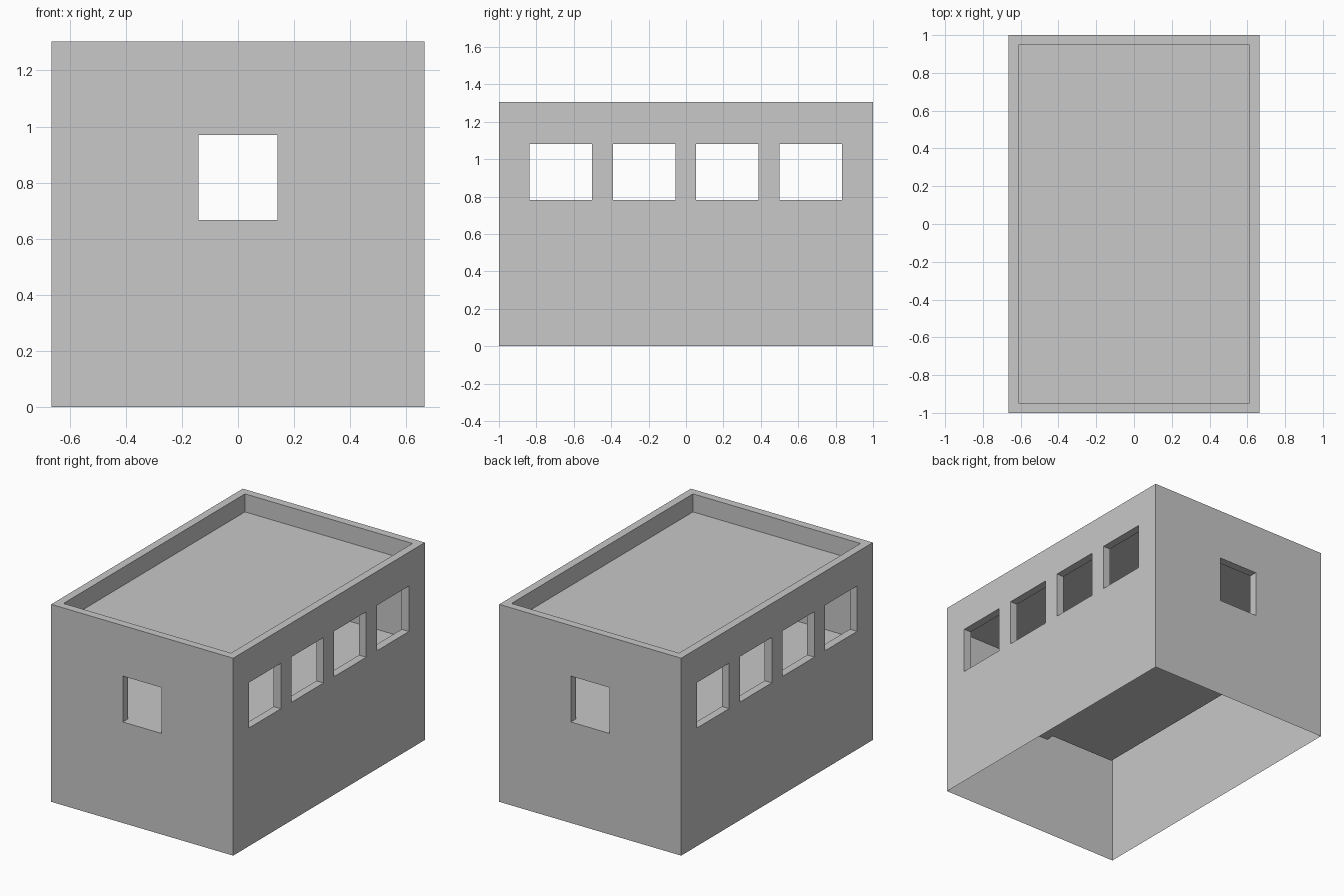
import bpy
import bmesh
import math
from mathutils import Matrix, Vector

if "Cube" in bpy.data.objects:
    bpy.data.objects.remove(bpy.data.objects["Cube"], do_unlink=True)

HALF_X, HALF_Y, TOP = 0.665, 1.0, 1.304
THICK = 0.053
FLOOR, CEILING, ROOF = 0.667, 1.13, 1.185
IN_X, IN_Y = HALF_X - THICK, HALF_Y - THICK

grey = bpy.data.materials.new("plain grey")
grey.use_nodes = True
grey.diffuse_color = (0.58, 0.58, 0.58, 1)
grey.node_tree.nodes["Principled BSDF"].inputs["Base Color"].default_value = grey.diffuse_color


def quad(bm, points, facing):
    """Add a quad whose normal points along the facing direction."""
    p = [Vector(c) for c in points]
    if (p[1] - p[0]).cross(p[2] - p[0]).dot(Vector(facing)) < 0:
        p.reverse()
    bm.faces.new([bm.verts.new(c) for c in p])


def finish(bm, name):
    bmesh.ops.remove_doubles(bm, verts=bm.verts, dist=0.0001)
    mesh = bpy.data.meshes.new(name)
    bm.to_mesh(mesh)
    bm.free()
    mesh.materials.append(grey)
    obj = bpy.data.objects.new(name, mesh)
    bpy.context.collection.objects.link(obj)
    return obj


def sheet(bm, x, half, low, high, spans, sill, head, side):
    """Upright sheet at distance x with a row of window holes."""
    cuts = [-half] + [c for span in spans for c in span] + [half]
    levels = [low, sill, head, high]
    for i, (a, b) in enumerate(zip(cuts, cuts[1:])):
        for j, (c, d) in enumerate(zip(levels, levels[1:])):
            is_hole = i % 2 == 1 and j == 1
            if not is_hole and d - c > 0.0001:
                quad(bm, [(x, a, c), (x, b, c), (x, b, d), (x, a, d)], (side, 0, 0))


def wall(name, angle, dist, half, spans, sill, head):
    """Hollow wall: outer sheet, room-side sheet and window reveals."""
    bm = bmesh.new()
    inner = dist - THICK
    sheet(bm, dist, half, 0, TOP, spans, sill, head, 1)
    sheet(bm, inner, half - THICK, FLOOR, CEILING, spans, sill, head, -1)
    for a, b in spans:
        for z, up in ((sill, 1), (head, -1)):
            quad(bm, [(inner, a, z), (dist, a, z), (dist, b, z), (inner, b, z)], (0, 0, up))
        for y, way in ((a, 1), (b, -1)):
            quad(bm, [(inner, y, sill), (dist, y, sill), (dist, y, head), (inner, y, head)],
                 (0, way, 0))
    bm.transform(Matrix.Rotation(math.radians(angle), 4, "Z"))
    return finish(bm, name)


def slab(name, z, up):
    bm = bmesh.new()
    quad(bm, [(sx * IN_X, sy * IN_Y, z) for sx, sy in ((-1, -1), (1, -1), (1, 1), (-1, 1))],
         (0, 0, up))
    return finish(bm, name)


# Walls with their windows
side_windows = [(c - 0.167, c + 0.167) for c in (-0.669, -0.224, 0.221, 0.667)]
mirrored = [(-b, -a) for a, b in reversed(side_windows)]
end_window = [(-0.141, 0.141)]
wall("left_wall", 0, HALF_X, HALF_Y, side_windows, 0.78, 1.08)
wall("right_wall", 180, HALF_X, HALF_Y, mirrored, 0.78, 1.08)
wall("back_wall", 90, HALF_Y, HALF_X, end_window, FLOOR, 0.97)
wall("front_wall", -90, HALF_Y, HALF_X, end_window, FLOOR, 0.97)

# Raised room floor, ceiling and roof
slab("room_floor", FLOOR, 1)
slab("room_ceiling", CEILING, -1)
slab("roof", ROOF, 1)

# Parapet rim and its inner faces
bm = bmesh.new()
corners = [(-1, -1), (1, -1), (1, 1), (-1, 1)]
for k, (ax, ay) in enumerate(corners):
    bx, by = corners[(k + 1) % 4]
    in_a, in_b = (ax * IN_X, ay * IN_Y), (bx * IN_X, by * IN_Y)
    out_a, out_b = (ax * HALF_X, ay * HALF_Y), (bx * HALF_X, by * HALF_Y)
    quad(bm, [(*out_a, TOP), (*out_b, TOP), (*in_b, TOP), (*in_a, TOP)], (0, 0, 1))
    quad(bm, [(*in_a, ROOF), (*in_b, ROOF), (*in_b, TOP), (*in_a, TOP)],
         (-ax - bx, -ay - by, 0))
finish(bm, "parapet")
